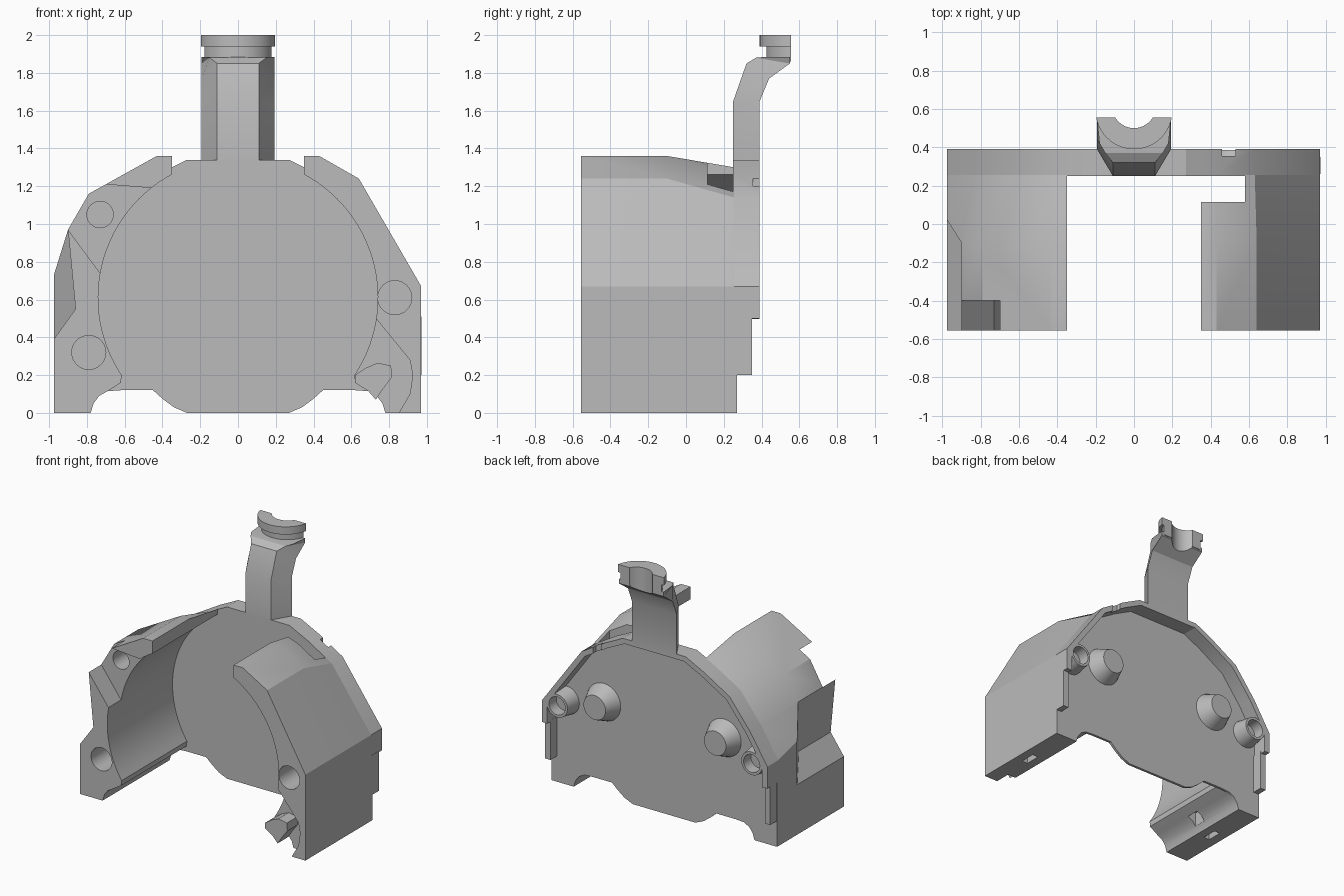
import bpy, bmesh, math

if bpy.data.objects.get("Cube"):
    bpy.data.objects.remove(bpy.data.objects["Cube"], do_unlink=True)

grey = bpy.data.materials.new("plain_grey")
grey.use_nodes = True
grey.diffuse_color = (0.5, 0.5, 0.5, 1)
grey.node_tree.nodes["Principled BSDF"].inputs["Base Color"].default_value = (0.5, 0.5, 0.5, 1)

FRONT, PLATE, SKIN, RIM = -0.555, 0.25, 0.27, 0.39
CENTRE, RADIUS = 0.61, 0.74


def loft(name, rings):
    """Closed solid through rings of 3D points."""
    bm = bmesh.new()
    rows = [[bm.verts.new(p) for p in ring] for ring in rings]
    for a, b in zip(rows, rows[1:]):
        for i in range(len(a)):
            j = (i + 1) % len(a)
            bm.faces.new((a[i], a[j], b[j], b[i]))
    bm.faces.new(rows[0])
    bm.faces.new(rows[-1])
    bmesh.ops.recalc_face_normals(bm, faces=bm.faces)
    mesh = bpy.data.meshes.new(name)
    bm.to_mesh(mesh)
    bm.free()
    mesh.materials.append(grey)
    obj = bpy.data.objects.new(name, mesh)
    bpy.context.collection.objects.link(obj)
    return obj


def at_y(poly, y):
    return [(x, y, z) for x, z in poly]


def at_z(poly, z):
    return [(x, y, z) for x, y in poly]


def prism(name, poly, y0, y1):
    return loft(name, [at_y(poly, y0), at_y(poly, y1)])


def circle(cx, cz, r, n=32):
    return [(cx + r * math.cos(math.tau * i / n), cz + r * math.sin(math.tau * i / n)) for i in range(n)]


def box(name, x0, x1, y0, y1, z0, z1):
    return prism(name, [(x0, z0), (x1, z0), (x1, z1), (x0, z1)], y0, y1)


def cut(obj, cutters):
    for c in cutters:
        mod = obj.modifiers.new("cut", "BOOLEAN")
        mod.operation, mod.solver, mod.object = "DIFFERENCE", "EXACT", c
        bpy.context.view_layer.objects.active = obj
        bpy.ops.object.modifier_apply(modifier=mod.name)
        bpy.data.objects.remove(c, do_unlink=True)


def mirror(poly):
    return [(-x, z) for x, z in poly]


# Outer outlines, top to bottom, at the front and at the back plate
left_front = [(0.35, 1.36), (0.43, 1.36), (0.64, 1.24), (0.97, 0.67), (0.97, 0)]
left_back = [(0.35, 1.30), (0.43, 1.26), (0.63, 1.14), (0.97, 0.67), (0.97, 0)]
right_front = [(-0.35, 1.36), (-0.43, 1.36), (-0.79, 1.16), (-0.9, 0.97), (-0.975, 0.76), (-0.975, 0)]
right_back = [(-0.35, 1.30), (-0.43, 1.26), (-0.65, 1.13), (-0.83, 0.9), (-0.975, 0.67), (-0.975, 0)]

# Foot scoop and the round bore, bottom to top
scoop = [(0.78, 0), (0.765, 0.05), (0.735, 0.09), (0.69, 0.115), (0.62, 0.16)]
low, high = math.asin((0.2 - CENTRE) / RADIUS), math.acos(0.35 / RADIUS)
bore = [(RADIUS * math.cos(low + (high - low) * i / 28),
         CENTRE + RADIUS * math.sin(low + (high - low) * i / 28)) for i in range(29)]
inner = scoop + bore


def wall(name, front, back, inside):
    return loft(name, [at_y(front + inside, FRONT), at_y(front + inside, -0.1), at_y(back + inside, PLATE + 0.005)])


left_wall = wall("left_wall", left_front, left_back, inner)
right_wall = wall("right_wall", right_front, right_back, mirror(inner))

# Left wall: slot by the plate, screw hole, foot pocket, underside slot
pocket = [(0.6, 0.66), (0.73, 0.5), (0.91, 0.28), (0.925, 0.2), (0.91, 0.1), (0.84, -0.02), (0.6, -0.02)]
cut(left_wall, [
    box("slot_cutter", 0.3, 0.58, 0.115, PLATE, 1.0, 1.5),
    prism("hole_cutter", circle(0.83, 0.61, 0.09), -0.6, -0.25),
    prism("pocket_cutter", pocket, -0.6, -0.43),
    box("underside_cutter", 0.85, 0.9, -0.21, -0.09, -0.05, 0.1),
])

# Right wall: front notch, side recess, screw holes, underside slots
notch = [(-1.0, 1.105), (-0.73, 0.74), (-0.5, 0.7), (-0.4, 1.186), (-0.7, 1.21), (-1.0, 1.235)]
recess = [(-1.1, 0.97), (-0.9, 0.97), (-0.86, 0.55), (-1.1, 0.216)]
recess_cutter = loft("recess_cutter", [at_y(recess, -0.6), [(x, -0.13 - 1.6 * (x + 0.88), z) for x, z in recess]])
cut(right_wall, [
    prism("notch_cutter", notch, -0.6, -0.4),
    recess_cutter,
    prism("upper_hole_cutter", circle(-0.73, 1.05, 0.07), -0.6, -0.2),
    prism("lower_hole_cutter", circle(-0.79, 0.32, 0.09), -0.6, -0.25),
    box("underside_cutter", -0.9, -0.85, -0.21, -0.09, -0.05, 0.1),
    box("scoop_cutter", -0.76, -0.69, -0.2, -0.1, 0.0, 0.17),
])

# Hook left standing in the foot pocket
hook = [(0.62, 0.2), (0.68, 0.24), (0.74, 0.265), (0.81, 0.25), (0.815, 0.19), (0.77, 0.13), (0.73, 0.07),
        (0.69, 0.115), (0.62, 0.16)]
prism("foot_hook", hook, FRONT, -0.42)

# Thin back plate
lower_edge = [(0.78, 0), (0.765, 0.05), (0.735, 0.09), (0.69, 0.115), (0.62, 0.12), (0.45, 0.12),
              (0.4, 0.075), (0.34, 0.03), (0.27, 0)]
crown = [(0.27, 1.34)]
outline = crown + left_back + lower_edge + mirror(lower_edge)[::-1] + right_back[::-1] + mirror(crown)
prism("back_plate", outline, PLATE, SKIN)

# Raised rim over the back, with a small nick
ridge = ([(0.97, 0.5)] + left_back[-2::-1] + crown + mirror(crown) + right_back[:-1] + [(-0.975, 0.5)])
inside = [(x * 0.955, 0.45 + (z - 0.45) * 0.955) for x, z in ridge]
rim = prism("back_rim", ridge + inside[::-1], PLATE + 0.01, RIM)
cut(rim, [box("nick_cutter", 0.46, 0.53, 0.355, 0.45, 1.1, 1.3)])

# Side ribs, cone bosses and screw cups on the back
for side, label in ((1, "left"), (-1, "right")):
    box(label + "_rib", side * 0.925, side * 0.972, SKIN - 0.01, 0.35, 0.2, 0.51)
    loft(label + "_cone_boss", [at_y(circle(side * 0.52, 0.73, 0.15), SKIN - 0.01),
                                at_y(circle(side * 0.52, 0.73, 0.095), RIM - 0.005)])
    cup = loft(label + "_screw_cup", [at_y(circle(side * 0.84, 0.66, 0.11), SKIN - 0.01),
                                      at_y(circle(side * 0.84, 0.66, 0.09), RIM)])
    cut(cup, [prism("cup_cutter", circle(side * 0.84, 0.66, 0.07), 0.3, 0.45)])

# Bent stalk: front y/z, front half width, back y/z
sections = [(0.25, 1.3, 0.11, 0.39, 1.3), (0.25, 1.65, 0.11, 0.39, 1.65), (0.32, 1.85, 0.11, 0.44, 1.77),
            (0.37, 1.88, 0.15, 0.55, 1.85), (0.42, 1.885, 0.18, 0.55, 1.885)]
stalk = loft("stalk", [[(-w, fy, fz), (w, fy, fz), (0.193, by, bz), (-0.193, by, bz)]
                       for fy, fz, w, by, bz in sections])


def half_disc(r, cy, n=24):
    """Front-bulging disc trimmed at the back."""
    end = math.asin((cy - 0.555) / r)
    return [(r * math.cos(a), cy - r * math.sin(a))
            for a in (end + (math.pi - 2 * end) * i / n for i in range(n + 1))]


# Neck and collar carrying the open bearing seat
neck = loft("neck", [at_z(half_disc(0.185, 0.61), z) for z in (1.86, 1.95)])
collar = loft("collar", [at_z(half_disc(0.2, 0.59), z) for z in (1.94, 2.0)])
for part in (stalk, neck, collar):
    cut(part, [loft("seat_cutter", [at_z(circle(0, 0.615, 0.115), z) for z in (1.7, 2.1)])])

# Smooth the curved faces, keep the edges crisp
for obj in bpy.context.collection.objects:
    if obj.type == "MESH" and grey.name in obj.data.materials:
        bpy.ops.object.select_all(action="DESELECT")
        obj.select_set(True)
        bpy.context.view_layer.objects.active = obj
        bpy.ops.object.shade_smooth_by_angle(angle=math.radians(25))
